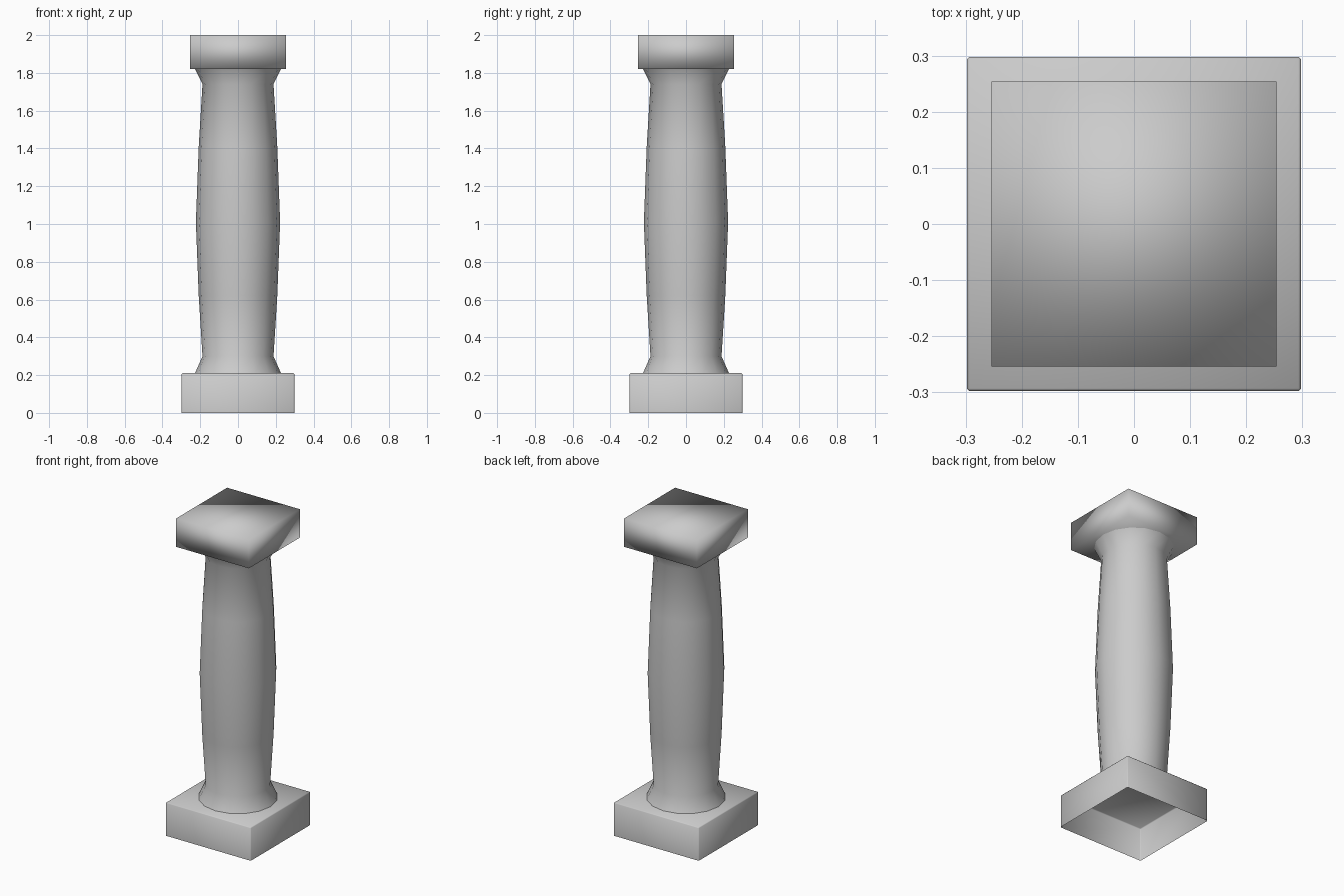
import bpy, bmesh, math

cube = bpy.data.objects.get("Cube")
if cube:
    bpy.data.objects.remove(cube, do_unlink=True)

stone = bpy.data.materials.new("grey stone")
stone.use_nodes = True
COLOR = (0.6, 0.6, 0.6, 1)
stone.diffuse_color = COLOR
stone.node_tree.nodes["Principled BSDF"].inputs["Base Color"].default_value = COLOR


def finish(bm, name):
    """Turn a bmesh into a smooth stone object."""
    bmesh.ops.recalc_face_normals(bm, faces=bm.faces)
    for face in bm.faces:
        face.smooth = True
    mesh = bpy.data.meshes.new(name)
    bm.to_mesh(mesh)
    bm.free()
    mesh.materials.append(stone)
    obj = bpy.data.objects.new(name, mesh)
    bpy.context.collection.objects.link(obj)
    return obj


def block(name, half, bottom, top, open_bottom=False):
    """Square slab between two heights."""
    bm = bmesh.new()
    bmesh.ops.create_cube(bm, size=2)
    for v in bm.verts:
        v.co = (v.co.x * half, v.co.y * half, top if v.co.z > 0 else bottom)
    if open_bottom:
        under = [f for f in bm.faces if f.calc_center_median().z < bottom + 0.001]
        bmesh.ops.delete(bm, geom=under, context='FACES_ONLY')
    return finish(bm, name)


# Hollow plinth with slightly softened edges
plinth = block("plinth", 0.298, 0, 0.21, open_bottom=True)
bevel = plinth.modifiers.new("soft edges", 'BEVEL')
bevel.width = 0.005
bevel.segments = 1

# Softly shaded capital
block("capital", 0.254, 1.82, 2.0)

# Bulging shaft, flared at both ends
PROFILE = [(0.228, 0.21), (0.188, 0.3), (0.208, 0.62), (0.223, 1.01),
           (0.208, 1.41), (0.188, 1.74), (0.228, 1.82)]
SIDES = 16
bm = bmesh.new()
rings = []
for radius, z in PROFILE:
    angles = [2 * math.pi * i / SIDES for i in range(SIDES)]
    rings.append([bm.verts.new((radius * math.cos(a), radius * math.sin(a), z))
                  for a in angles])
for low, high in zip(rings, rings[1:]):
    for i in range(SIDES):
        j = (i + 1) % SIDES
        bm.faces.new((low[i], low[j], high[j], high[i]))
finish(bm, "shaft")
